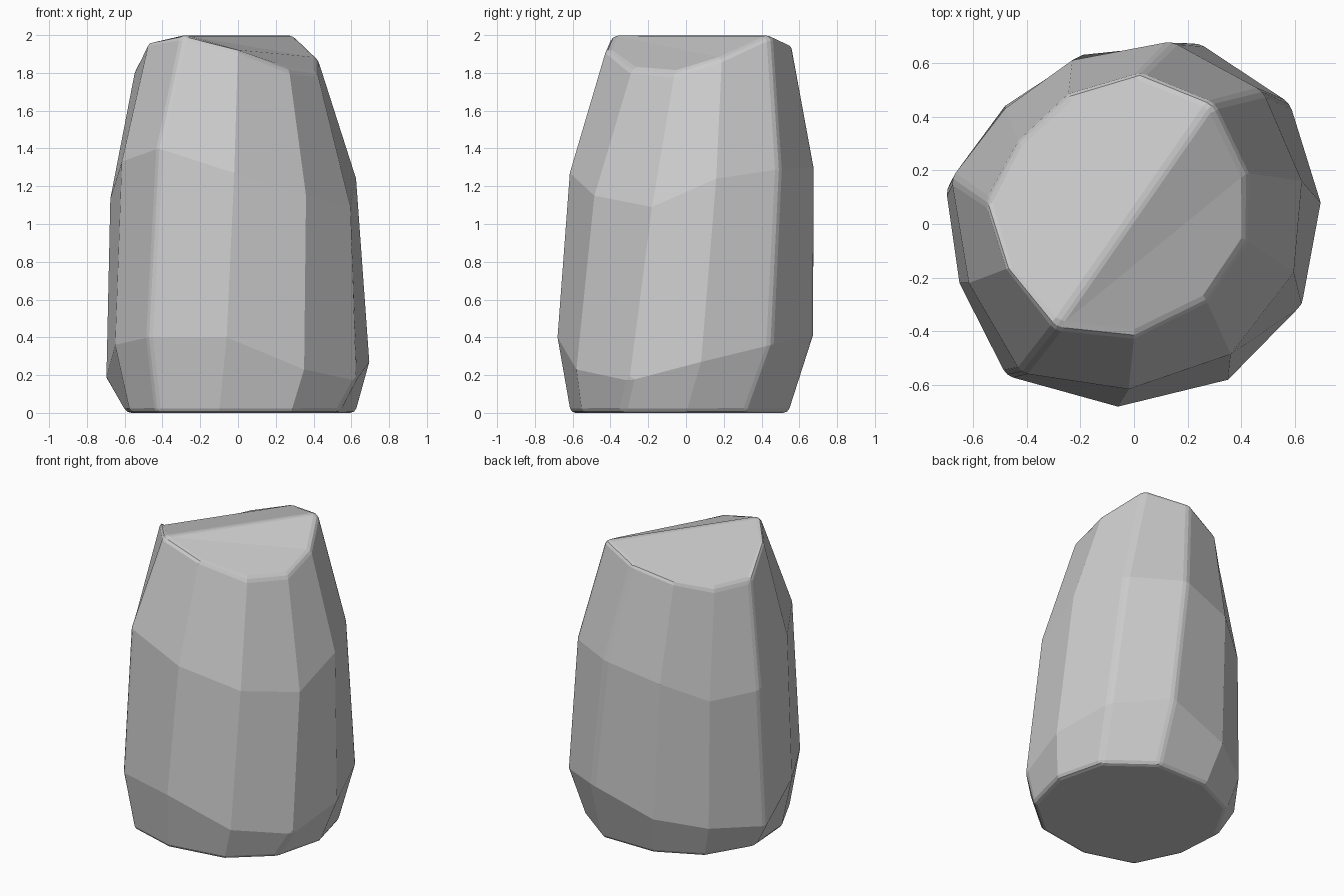
import bpy, bmesh

# Four irregular 11-sided rings, counter-clockwise from the back right: (x, y, z)
base = [(.54, .32), (.25, .54), (-.13, .54), (-.42, .40), (-.59, .11), (-.57, -.22),
        (-.43, -.51), (-.10, -.61), (.28, -.55), (.53, -.34), (.62, 0)]
low = [(.58, .45, .36), (.24, .675, .42), (-.19, .63, .28), (-.48, .44, .22),
       (-.70, .13, .18), (-.65, -.22, .36), (-.475, -.565, .40), (-.06, -.68, .40),
       (.35, -.58, .23), (.625, -.30, .17), (.695, .08, .27)]
high = [(.48, .495, 1.29), (.14, .68, 1.30), (-.23, .61, 1.21), (-.48, .43, 1.09),
        (-.68, .17, 1.12), (-.615, -.22, 1.33), (-.42, -.555, 1.40), (-.02, -.615, 1.27),
        (.36, -.485, 1.15), (.595, -.18, 1.09), (.625, .16, 1.24)]
top = [(.295, .45, 2.0), (.02, .56, 1.95), (-.245, .48, 1.87), (-.43, .305, 1.80),
       (-.55, .08, 1.81), (-.47, -.165, 1.97), (-.29, -.39, 2.0), (0, -.42, 1.93),
       (.27, -.285, 1.82), (.42, -.06, 1.80), (.42, .19, 1.88)]

bm = bmesh.new()
rings = [[bm.verts.new(p) for p in ring]
         for ring in ([(x, y, 0) for x, y in base], low, high, top)]
n = len(base)

# Side facets
for a, b in zip(rings, rings[1:]):
    for i in range(n):
        j = (i + 1) % n
        bm.faces.new((a[i], a[j], b[j], b[i]))

# Flat underside, and a broken top made of three tilted planes
bm.faces.new(rings[0][::-1])
t = rings[3]
bm.faces.new(t[0:7])
bm.faces.new((t[0], t[6], t[10]))
bm.faces.new(t[6:11])
bmesh.ops.recalc_face_normals(bm, faces=bm.faces[:])

mesh = bpy.data.meshes.new("rock_pillar")
bm.to_mesh(mesh)
bm.free()
rock = bpy.data.objects.new("rock_pillar", mesh)
bpy.context.collection.objects.link(rock)

# Worn, slightly chamfered sharp edges
bevel = rock.modifiers.new("worn_edges", 'BEVEL')
bevel.width = 0.025
bevel.segments = 2
bevel.limit_method = 'ANGLE'
bevel.angle_limit = 0.56
